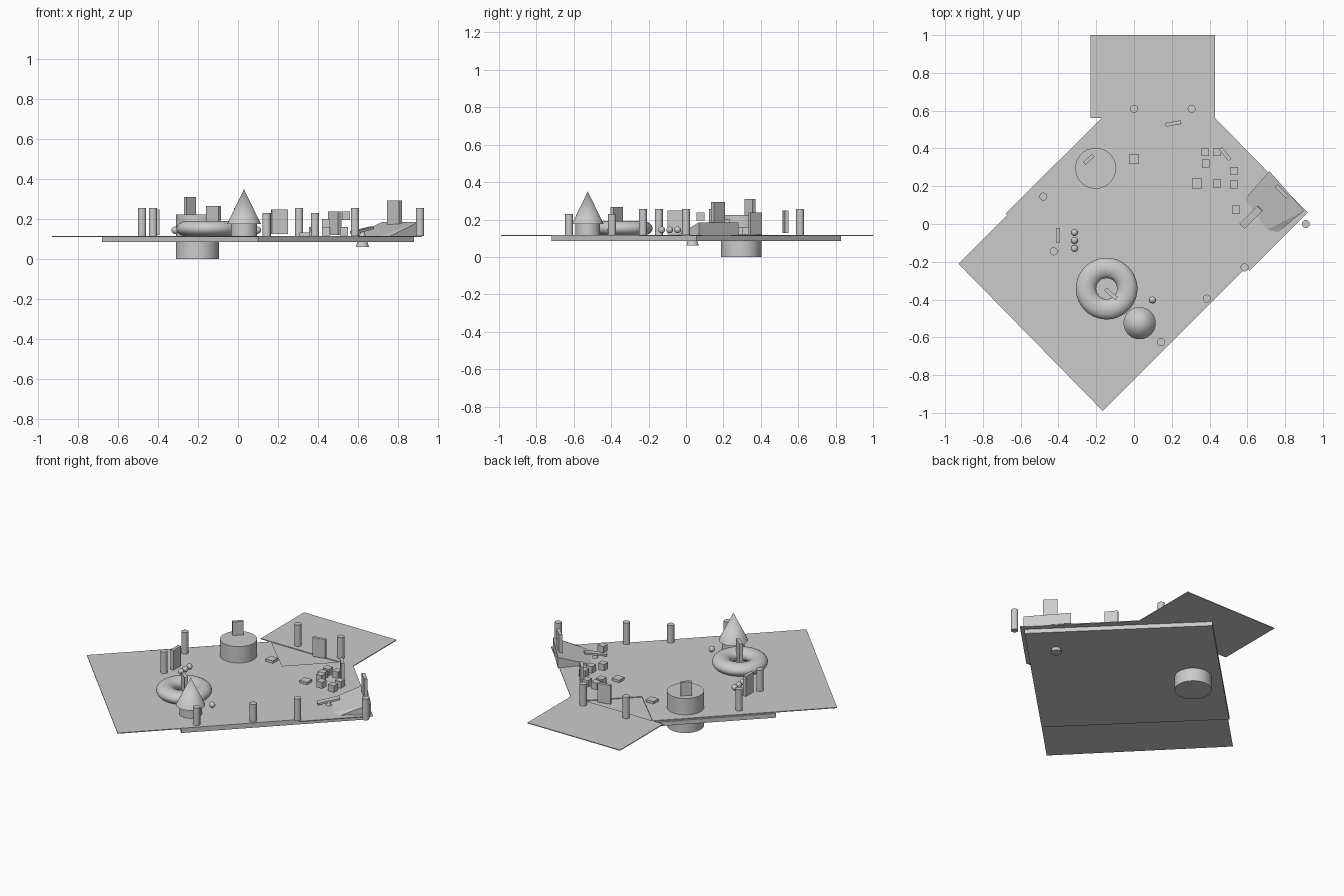
import bpy, bmesh
from math import radians

if "Cube" in bpy.data.objects:
    bpy.data.objects.remove(bpy.data.objects["Cube"])


def mesh_object(name, bm):
    bmesh.ops.recalc_face_normals(bm, faces=bm.faces)
    me = bpy.data.meshes.new(name)
    bm.to_mesh(me)
    bm.free()
    ob = bpy.data.objects.new(name, me)
    bpy.context.collection.objects.link(ob)
    return ob


def prism(name, pts, z0, z1):
    bm = bmesh.new()
    face = bm.faces.new([bm.verts.new((x, y, z0)) for x, y in pts])
    ext = bmesh.ops.extrude_face_region(bm, geom=[face], use_keep_orig=True)
    for v in ext["geom"]:
        if isinstance(v, bmesh.types.BMVert):
            v.co.z = z1
    return mesh_object(name, bm)


def box(name, loc, size, rot=(0, 0, 0)):
    bpy.ops.mesh.primitive_cube_add(size=1, location=loc, rotation=[radians(a) for a in rot])
    ob = bpy.context.object
    ob.name, ob.scale = name, size
    return ob


def round_part(name, x, y, z0, z1, r0, r1=None, sides=48):
    bpy.ops.mesh.primitive_cone_add(vertices=sides, radius1=r0, radius2=r0 if r1 is None else r1,
                                    depth=z1 - z0, location=(x, y, (z0 + z1) / 2))
    bpy.context.object.name = name
    bpy.ops.object.shade_smooth_by_angle(angle=radians(35))


# base slab and thin ground sheets
prism("base_slab", [(-.68, .055), (.1, -.72), (.88, .055), (.1, .83)], .085, .112)
prism("ground_sheet", [(-.93, -.21), (-.165, -.99), (.6, -.225), (.61, -.25), (.92, .06),
                       (.43, .56), (.335, .56), (.09, .32), (-.155, .56)], .112, .117)
prism("rear_sheet", [(-.23, .56), (.43, .56), (.43, 1), (-.23, 1)], .112, .117)

# round platform passing through the slab
round_part("round_platform", -.203, .295, 0, .223, .108, sides=64)

# flattened ring
bpy.ops.mesh.primitive_torus_add(major_radius=.109, minor_radius=.054, major_segments=64,
                                 minor_segments=24, location=(-.145, -.342, .153))
bpy.context.object.name = "ring"
bpy.context.object.scale.z = .72
bpy.ops.object.shade_smooth_by_angle(angle=radians(35))

# hut with a pointed roof
round_part("hut_wall", .03, -.525, .115, .178, .066)
round_part("hut_roof", .03, -.525, .175, .35, .085, 0)

# posts around the edge
for i, (x, y, top) in enumerate([(0, .61, .255), (.305, .61, .255), (-.48, .145, .255),
                                 (-.425, -.145, .255), (.91, 0, .255), (.585, -.23, .255),
                                 (.385, -.395, .23), (.143, -.625, .23)]):
    round_part(f"post_{i}", x, y, .117, top, .021, sides=20)

# upright panels: x, y, bottom, top, length, angle
for i, (x, y, z0, z1, l, a) in enumerate([(-.24, .342, .223, .31, .065, 42),
                                          (.208, .532, .127, .248, .083, 10),
                                          (.483, .37, .12, .238, .08, -50),
                                          (.782, .172, .165, .293, .085, -45),
                                          (-.402, -.06, .12, .248, .076, 90),
                                          (-.122, -.37, .13, .267, .08, -40)]):
    box(f"panel_{i}", (x, y, (z0 + z1) / 2), (l, .02, z1 - z0), (0, 0, a))

# scattered blocks and low tiles
for i, (x, y, z) in enumerate([(.375, .38, .14), (.44, .38, .14), (.38, .32, .14), (.53, .28, .14),
                               (.53, .21, .14), (.44, .215, .18), (.54, .077, .217)]):
    box(f"block_{i}", (x, y, z), (.042, .042, .042))
for i, (x, y) in enumerate([(.333, .215), (0, .343)]):
    box(f"tile_{i}", (x, y, .125), (.053, .053, .016))

# balls
for i, (x, y) in enumerate([(-.315, -.045), (-.315, -.087), (-.315, -.13), (.098, -.402)]):
    bpy.ops.mesh.primitive_uv_sphere_add(segments=24, ring_count=12, radius=.018, location=(x, y, .145))
    bpy.context.object.name = f"ball_{i}"
    bpy.ops.object.shade_smooth()

# seesaw on a cone
round_part("seesaw_pivot", .622, .035, .06, .145, .033, .008, 32)
box("seesaw_plank", (.62, .036, .145), (.135, .038, .012), (0, -10, 45))

# ramp wedge
bm = bmesh.new()
for p in [(.717, .28, .185), (.9, .07, .185), (.717, .28, .115), (.9, .07, .115),
          (.585, .13, .117), (.706, -.03, .117), (.76, -.045, .115)]:
    bm.verts.new(p)
bmesh.ops.convex_hull(bm, input=bm.verts)
mesh_object("ramp", bm)
